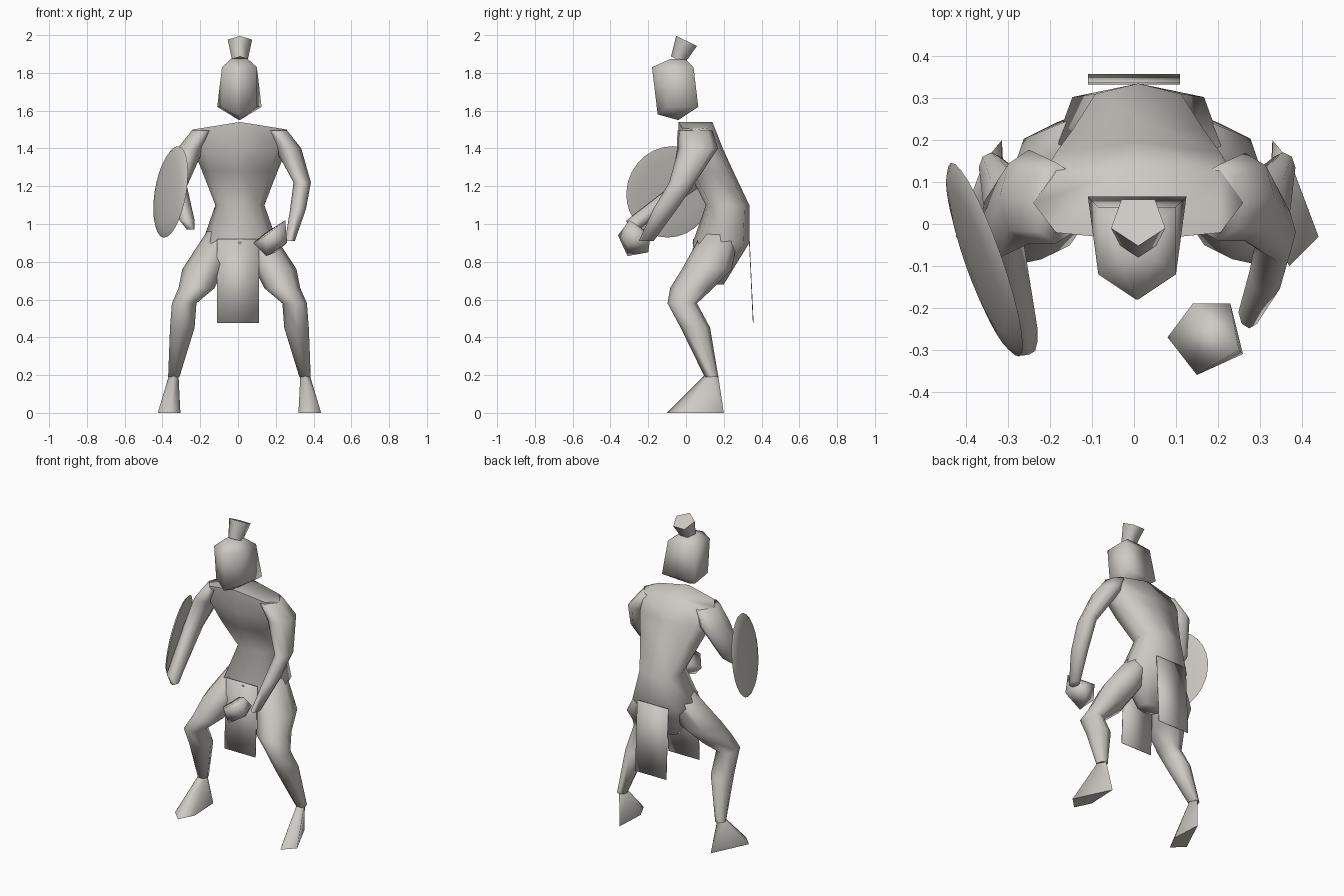
import bpy, bmesh, math
from mathutils import Matrix, Vector

cube = bpy.data.objects.get("Cube")
if cube:
    bpy.data.objects.remove(cube, do_unlink=True)

grey = (.61, .59, .55, 1)
clay = bpy.data.materials.new("warm_grey")
clay.use_nodes = True
clay.diffuse_color = grey
clay.node_tree.nodes["Principled BSDF"].inputs["Base Color"].default_value = grey


def finish(name, bm, location=(0, 0, 0)):
    """Turn a bmesh into a smooth-shaded, coloured object."""
    bmesh.ops.recalc_face_normals(bm, faces=bm.faces[:])
    mesh = bpy.data.meshes.new(name)
    bm.to_mesh(mesh)
    bm.free()
    mesh.materials.append(clay)
    obj = bpy.data.objects.new(name, mesh)
    obj.location = location
    bpy.context.collection.objects.link(obj)
    bpy.ops.object.select_all(action='DESELECT')
    obj.select_set(True)
    bpy.context.view_layer.objects.active = obj
    bpy.ops.object.shade_smooth_by_angle(angle=math.radians(80))
    return obj


def tube(name, rings, boxiness=1, drop=0):
    """Loft horizontal rings of (centre, width, depth); drop slopes the first ring."""
    sides = 8
    bm = bmesh.new()
    loops = []
    for centre, width, depth in rings:
        loop = []
        for k in range(sides):
            angle = math.tau * k / sides
            c, s = (math.copysign(abs(f(angle)) ** boxiness, f(angle))
                    for f in (math.cos, math.sin))
            slope = 0 if loops else drop * abs(c)
            offset = Vector((width * c, depth * s, -slope))
            loop.append(bm.verts.new(Vector(centre) + offset))
        loops.append(loop)
    for upper, lower in zip(loops, loops[1:]):
        for k in range(sides):
            bm.faces.new((upper[k - 1], upper[k], lower[k], lower[k - 1]))
    # The caps fold along the middle line
    for loop in (loops[0], loops[-1]):
        bmesh.utils.face_split(bm.faces.new(loop), loop[2], loop[6])
    return finish(name, bm)


def place_x(x, side):
    """The right side stands slightly closer to the middle."""
    return x if side > 0 else .015 - x


def limb(name, path, depth, side):
    """Tube along a path of (x, y, z, radius), a fixed factor deeper than wide."""
    rings = [((place_x(x, side), y, z), r, r * depth) for x, y, z, r in path]
    tube(name, rings)


def hull(name, points, sides):
    """Convex faceted lump around points, on the given sides of x."""
    bm = bmesh.new()
    for x, y, z in points:
        for side in sides:
            bm.verts.new((place_x(x, side), y, z))
    bmesh.ops.convex_hull(bm, input=bm.verts[:])
    finish(name, bm)


def hanging_cloth(name, top_y, bottom_y):
    """Thin loincloth panel."""
    width, top, bottom = .11, .92, .475
    bm = bmesh.new()
    corners = [(-width, top_y, top), (width, top_y, top),
               (width, bottom_y, bottom), (-width, bottom_y, bottom)]
    bm.faces.new([bm.verts.new(corner) for corner in corners])
    thickness = finish(name, bm).modifiers.new("thickness", 'SOLIDIFY')
    thickness.thickness = .004
    thickness.offset = 0


# Torso, from the sloping shoulders down to the crotch
torso_profile = [
    (.05, 1.54, .25, .09), (.08, 1.4, .25, .115), (.13, 1.28, .2, .12),
    (.22, 1.1, .13, .115), (.185, .9, .2, .15), (.15, .68, .07, .05)]
tube("torso", [((.01, y, z), width, depth) for y, z, width, depth in torso_profile],
     boxiness=.7, drop=.04)

# Bent legs and splayed feet
leg_path = [(.1, .185, .96, .08), (.2, .11, .76, .11), (.235, .03, .66, .095),
            (.3, -.02, .58, .065), (.31, .05, .45, .065), (.355, .135, .19, .03)]
foot_points = [(.33, .13, .2), (.38, .13, .2), (.355, .1, .2), (.355, .17, .2),
               (.33, .2, 0), (.44, -.03, 0), (.37, -.1, 0), (.32, 0, 0)]
for label, side in (("left", 1), ("right", -1)):
    limb(label + "_leg", leg_path, 1.2, side)
    hull(label + "_foot", foot_points, [side])

# Arms share a shoulder, then bend differently
shoulder = [(.2, .05, 1.495, .06), (.265, .065, 1.4, .07)]
left_forearm = [(.34, -.02, 1.22, .046), (.318, -.11, 1.08, .042),
                (.275, -.21, .91, .026)]
right_forearm = [(.335, 0, 1.2, .05), (.285, -.25, 1.02, .04),
                 (.265, -.28, .97, .02)]
limb("left_arm", shoulder + left_forearm, 1.5, 1)
limb("right_arm", shoulder + right_forearm, 1.6, -1)

# Clenched left hand
fist_points = [
    (.08, -.27, .9), (.15, -.36, .94), (.15, -.31, .83), (.26, -.31, .9),
    (.25, -.3, 1.02), (.23, -.19, .92), (.14, -.19, .95), (.2, -.2, .85)]
hull("left_fist", fist_points, [1])

# Round shield, slightly domed outward
bm = bmesh.new()
bmesh.ops.create_uvsphere(bm, u_segments=28, v_segments=8, radius=.245)
for vert in bm.verts:
    vert.co.z *= .12 if vert.co.z > 0 else .03
shield = finish("shield", bm, location=(-.355, -.085, 1.17))
shield.rotation_mode = 'QUATERNION'
outward = Vector((-.93, -.33, .16))
shield.rotation_quaternion = outward.to_track_quat('Z', 'Y')

# Head floating above the shoulders, pointed at the front
head_points = [
    (.125, .065, 1.62), (.1, -.1, 1.62), (.01, -.04, 1.55), (.01, -.15, 1.58),
    (.1, .04, 1.83), (.1, -.12, 1.83), (.01, -.18, 1.83),
    (.05, -.08, 1.875), (.05, 0, 1.87)]
hull("head", head_points, [1, -1])

# Flared topknot leaning back, one corner to the front
bm = bmesh.new()
bmesh.ops.create_cone(
    bm, cap_ends=True, segments=5, radius1=.045, radius2=.068, depth=.11,
    matrix=Matrix.Rotation(-.45, 4, 'X') @ Matrix.Rotation(math.pi, 4, 'Z'))
finish("topknot", bm, location=(.01, -.015, 1.917))

# Loincloth, front and back
hanging_cloth("front_loincloth", .04, .02)
hanging_cloth("back_loincloth", .335, .356)
